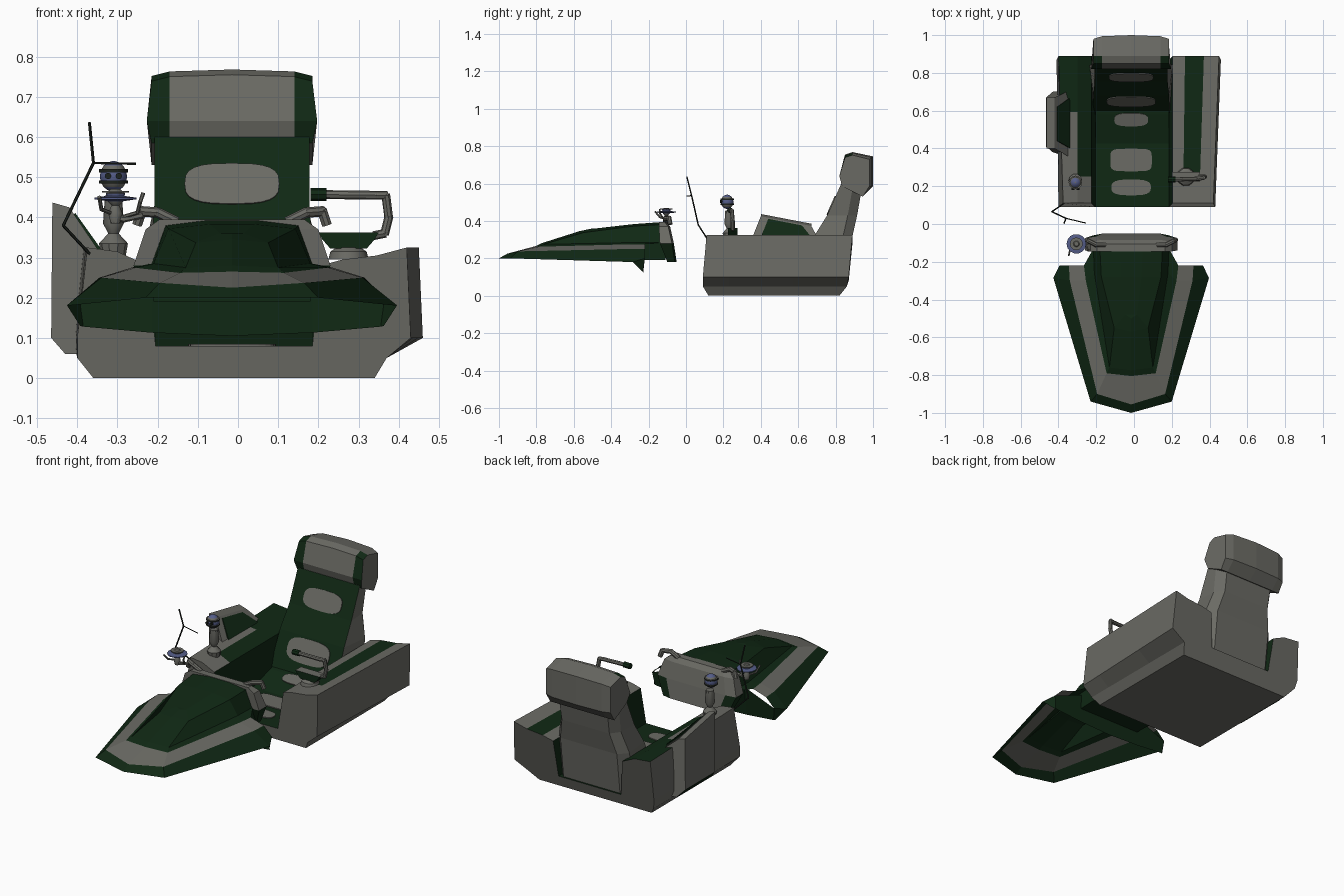
import bpy, bmesh, math
from mathutils import Vector, Matrix

if "Cube" in bpy.data.objects:
    bpy.data.objects.remove(bpy.data.objects["Cube"])

CX = -0.015   # centre line of hood and seat


def material(name, rgb):
    m = bpy.data.materials.new(name)
    m.diffuse_color = (*rgb, 1)
    m.use_nodes = True
    m.node_tree.nodes["Principled BSDF"].inputs["Base Color"].default_value = m.diffuse_color
    return m


MATS = [material("grey", (0.145, 0.145, 0.128)), material("dark_green", (0.005, 0.021, 0.007)),
        material("slate_blue", (0.09, 0.11, 0.25)), material("near_black", (0.012, 0.016, 0.012))]
GREY, GREEN, BLUE, BLACK = range(4)


def finish(name, bm, smooth=None):
    bmesh.ops.recalc_face_normals(bm, faces=bm.faces)
    me = bpy.data.meshes.new(name)
    bm.to_mesh(me)
    bm.free()
    for m in MATS:
        me.materials.append(m)
    ob = bpy.data.objects.new(name, me)
    bpy.context.collection.objects.link(ob)
    if smooth:
        bpy.ops.object.select_all(action='DESELECT')
        ob.select_set(True)
        bpy.context.view_layer.objects.active = ob
        bpy.ops.object.shade_smooth_by_angle(angle=math.radians(smooth))
    return ob


def loft(name, sections, colour, closed=True, caps=True, cap_mat=GREY, smooth=None):
    """Skin between point loops; colour(section, point) gives the material."""
    bm = bmesh.new()
    rows = [[bm.verts.new(p) for p in s] for s in sections]
    n = len(rows[0])
    for i in range(len(rows) - 1):
        for j in range(n if closed else n - 1):
            k = (j + 1) % n
            f = bm.faces.new((rows[i][j], rows[i][k], rows[i + 1][k], rows[i + 1][j]))
            f.material_index = colour(i, j)
    if caps:
        for r in (rows[0], rows[-1]):
            bm.faces.new(r).material_index = cap_mat
    return finish(name, bm, smooth)


def tube(name, pts, r, mat, sides=6):
    bm = bmesh.new()
    for a, b in zip(pts, pts[1:]):
        a, b = Vector(a), Vector(b)
        rot = (b - a).to_track_quat('Z', 'Y').to_matrix().to_4x4()
        bmesh.ops.create_cone(bm, cap_ends=True, segments=sides, radius1=r, radius2=r,
                              depth=(b - a).length + r * 0.6,
                              matrix=Matrix.Translation((a + b) / 2) @ rot)
    for f in bm.faces:
        f.material_index = mat
    return finish(name, bm)


def lathe(name, x, y, prof, mat, sides=10):
    secs = [[(x + r * math.cos(t * math.tau / sides), y + r * math.sin(t * math.tau / sides), z)
             for t in range(sides)] for r, z in prof]
    return loft(name, secs, lambda i, j: mat(i) if callable(mat) else mat, cap_mat=GREY, smooth=35)


def patch(name, a, b, t, hw, hh, power=3):
    """Thin rounded plate lying on the slope from a to b in the yz plane."""
    a, b = Vector((CX, *a)), Vector((CX, *b))
    v = (b - a).normalized()
    c, nrm = a.lerp(b, t), Vector((1, 0, 0)).cross(v)
    ring = []
    for i in range(24):
        co, si = math.cos(i * math.tau / 24), math.sin(i * math.tau / 24)
        ring.append(c + Vector((math.copysign(abs(co) ** (2 / power), co) * hw, 0, 0))
                    + v * math.copysign(abs(si) ** (2 / power), si) * hh)
    loft(name, [[p - nrm * 0.003 for p in ring], [p + nrm * 0.005 for p in ring]], lambda i, j: GREY)


# Tub: U-shaped section (x front, x rear, z, y front, y rear) carried front to back
U = [(-.36, -.36, 0, .12, .82), (-.40, -.40, .05, .09, .86), (-.40, -.41, .10, .09, .87),
     (-.375, -.40, .325, .11, .89), (-.30, -.30, .315, .11, .89), (-.225, -.225, .28, .11, .89),
     (-.205, -.205, .08, .09, .87), (.185, .185, .08, .09, .87), (.205, .205, .28, .11, .89),
     (.26, .27, .295, .11, .89), (.345, .37, .305, .11, .89), (.42, .45, .325, .11, .89),
     (.43, .46, .10, .09, .87), (.37, .37, .05, .09, .86), (.34, .34, 0, .12, .82)]


def tub_colour(i, j):
    if j in (5, 6, 7):
        return GREEN
    if j == 4:
        return GREEN if i > 0 else GREY
    if j == 3:
        return GREEN if i == 2 else GREY
    return GREEN if j == 9 and i > 0 else GREY


loft("tub", [[(xf + (xr - xf) * t, yf + (yr - yf) * t, z) for xf, xr, z, yf, yr in U]
             for t in (0, .18, .62, 1)], tub_colour)

# Seat cushion rising toward the backrest
loft("seat_cushion", [[(x, .42, .078), (x, .66, .078), (x, .66, .14), (x, .58, .125)]
                      for x in (-.205, .185)], lambda i, j: GREEN, cap_mat=GREEN)

# Backrest pillar: front y, rear y, z, front and rear half width
BACK = [(.58, .86, .08, .205, .22), (.68, .888, .31, .20, .22), (.755, .915, .43, .193, .185),
        (.83, .945, .60, .193, .19)]
loft("backrest", [[(CX - a, f, z), (CX + a, f, z), (CX + b, r - .05, z), (CX + b * .8, r, z),
                   (CX - b * .8, r, z), (CX - b, r - .05, z)] for f, r, z, a, b in BACK],
     lambda i, j: GREEN if j == 0 else GREY)

# Headrest: yz profile carried across x
HEAD = [(.835, .585), (.82, .64), (.85, .755), (.89, .768), (1.0, .745), (1.0, .585), (.945, .53)]


def head_section(dx):
    e = 1 if abs(dx) > .18 else .3 if abs(dx) > .1 else 0
    return [(CX + dx * (1.06 if k == 1 and e == 1 else 1), y - .02 * e * (y > .99), z - .016 * e * (z > .7))
            for k, (y, z) in enumerate(HEAD)]


loft("headrest", [head_section(d) for d in (-.2, -.155, 0, .155, .2)],
     lambda i, j: GREEN if i in (0, 3) and j in (0, 1, 2) else GREY)

# Grey pads on floor, seat and backrest
F = [(r[0], r[2]) for r in BACK]
patch("footwell_pad", (.1, .08), (.28, .08), .52, .105, .042)
patch("seat_pad_front", (.28, .08), (.42, .08), .42, .11, .06, 5)
patch("seat_pad_rear", (.42, .08), (.58, .125), .83, .09, .036)
patch("backrest_pad_lower", F[0], F[1], .70, .13, .065)
patch("backrest_pad_upper", F[2], F[3], .31, .118, .055)

# Hood: nested horseshoe rings from rim to crown, (half width, y, z)
RINGS = [[(.38, -.22, .20), (.412, -.285, .18), (.215, -.94, .20), (0, -1.0, .20)],
         [(.33, -.22, .25), (.325, -.30, .25), (.18, -.90, .237), (0, -.955, .225)],
         [(.25, -.22, .275), (.24, -.30, .275), (.13, -.79, .262), (0, -.805, .265)],
         [(.20, -.13, .285), (.195, -.26, .285), (.115, -.76, .275), (0, -.775, .28)],
         [(.165, -.14, .38), (.158, -.28, .372), (.09, -.55, .337), (0, -.57, .345)],
         [(.06, -.14, .393), (.055, -.28, .383), (.03, -.48, .36), (0, -.5, .36)]]


def both(ring):
    return [(CX + w, y, z) for w, y, z in ring] + [(CX - w, y, z) for w, y, z in ring[-2::-1]]


loft("hood", [both(r) for r in RINGS], lambda i, j: GREY if i == 1 else GREEN, closed=False, caps=False)
crown = both(RINGS[-1])
loft("hood_crown", [[crown[i], crown[6 - i]] for i in range(3)] + [[crown[3]] * 2],
     lambda i, j: GREEN, closed=False, caps=False)

# Hood rear skirt and pointed side fins
loft("hood_skirt", [both([(.41, -.285, .18), (.38, -.22, .20), (.20, -.22, .27), (0, -.22, .27)]),
                    both([(.378, -.235, .13), (.37, -.23, .128), (.20, -.23, .113), (0, -.23, .105)])],
     lambda i, j: GREEN, closed=False, caps=False)

# Neck joining hood to dashboard
loft("hood_neck", [[(CX - w, y, .19), (CX + w, y, .19), (CX + w, y, .285), (CX + v, y, .375),
                    (CX - v, y, .375), (CX - w, y, .285)] for y, w, v in ((-.25, .195, .155), (-.11, .20, .16))],
     lambda i, j: GREEN, cap_mat=GREEN)

# Dashboard: sloped grey panel with flared cheeks
DASH = [(.18, .20, -.10, -.06), (.28, .245, -.14, -.075), (.37, .215, -.145, -.095), (.395, .18, -.145, -.115)]
loft("dashboard", [[(CX - w, a, z), (CX + w, a, z), (CX + w, b, z), (CX + w * .75, b + .01, z),
                    (CX - w * .75, b + .01, z), (CX - w, b, z)] for z, w, a, b in DASH],
     lambda i, j: GREEN if i == 0 and j != 3 else GREY)

# Handlebar grips on both cheeks
for s, side in ((-1, "left"), (1, "right")):
    tube("handlebar_" + side, [(CX + s * .14, -.11, .39), (CX + s * .185, -.11, .412),
                               (CX + s * .225, -.09, .415), (CX + s * .235, -.085, .385)], .013, GREY, 8)

# Left side pod: xz outline narrowing from front to rear
loft("side_pod", [[(-.43, y0, .06), (-.465, y0 + .03 * s, .10), (-.462, y1, zt), (-.42, y1, zt - .012),
                   (-.335, y2, .30), (-.335, y2, .06)]
                  for y0, y1, y2, zt, s in ((.38, .40, .35, .437, 1), (.70, .67, .71, .385, -1))],
     lambda i, j: GREEN if j in (0, 5) else GREY)
# Green inset panel on the inner slope of the pod
loft("pod_panel", [[(-.410 + d, .44, .406 + d), (-.410 + d, .62, .371 + d), (-.340 + d, .67, .308 + d),
                    (-.340 + d, .40, .308 + d)] for d in (-.004, .005)],
     lambda i, j: GREEN, cap_mat=GREEN)

# Forked antenna
tube("antenna", [(-.37, .11, .31), (-.435, .065, .38), (-.36, .03, .535), (-.37, .005, .635)], .004, BLACK, 5)
tube("antenna_branch", [(-.36, .03, .535), (-.255, .005, .533)], .003, BLACK, 5)

# Sensor post on the left wall: stand, round head, bands and lever
SX, SY = -.31, .22
lathe("sensor_stand", SX, SY + .01, [(.03, .30), (.036, .335), (.013, .36), (.026, .385), (.021, .455)], GREY)
head = [(max(.004, .034 * math.cos(a)), .502 + .038 * math.sin(a))
        for a in [math.radians(-90 + 22.5 * k) for k in range(9)]]
lathe("sensor_head", SX, SY, head, lambda i: GREY if i in (2, 5) else BLUE, 12)
for k, z in enumerate((.488, .516)):
    lathe(f"sensor_band_{k}", SX, SY, [(.036, z - .004), (.036, z + .004)], BLACK, 12)
for s in (-1, 1):
    tube("sensor_eye", [(SX + s * .013, SY - .028, .503), (SX + s * .013, SY - .037, .503)], .008, BLACK, 8)

# Round control on the left handlebar: hub, rotor plates and levers
DX, DY = -.305, -.105
lathe("control_hub", DX, DY, [(.012, .385), (.018, .41), (.01, .43), (.02, .44), (.024, .46), (.012, .47)],
      lambda i: BLUE if i == 3 else GREY)
lathe("control_plate", DX, DY, [(.025, .441), (.052, .445), (.052, .449), (.025, .453)], BLUE, 14)
lathe("control_cap", DX, DY, [(.034, .462), (.034, .466)], GREY, 12)
tube("control_bracket", [(-.24, -.10, .405), (-.285, -.105, .395), (DX, DY, .40)], .008, GREY)
tube("control_lever_right", [(-.29, -.10, .40), (-.25, -.12, .412), (-.243, -.14, .44), (-.236, -.14, .46)], .005, GREY)
tube("control_lever_left", [(-.315, -.11, .41), (-.34, -.14, .42), (-.345, -.165, .45)], .005, GREY)

# Right control arm: base, bent arm and horizontal grip
lathe("arm_base", .275, .25, [(.05, .295), (.045, .315), (.03, .325)], GREY)
loft("arm_block", [[(.275 - w, .225, z), (.275 + w, .225, z), (.275 + w, .275, z), (.275 - w, .275, z)]
                   for z, w in ((.322, .045), (.345, .065), (.362, .075))], lambda i, j: GREEN)
tube("arm", [(.34, .25, .355), (.365, .25, .36), (.375, .25, .40), (.368, .245, .455), (.345, .24, .455)], .011, GREY, 8)
tube("arm_grip", [(.20, .235, .457), (.345, .24, .455)], .011, GREY, 8)
tube("arm_grip_end", [(.185, .235, .457), (.215, .235, .457)], .016, GREEN, 8)
